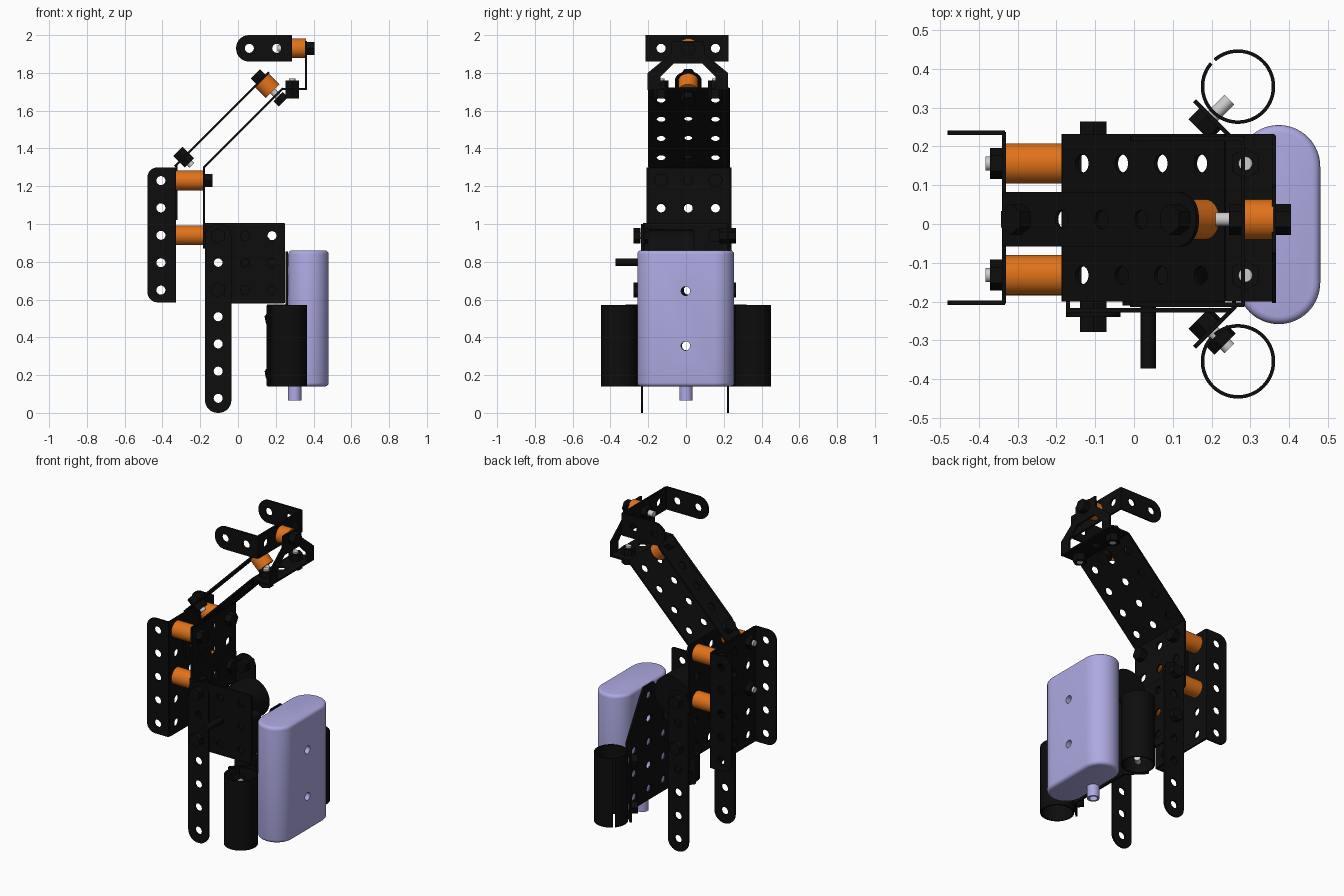
import bpy, bmesh, math
from mathutils import Vector, Matrix

if "Cube" in bpy.data.objects:
    bpy.data.objects.remove(bpy.data.objects["Cube"])

def mat(name, c):
    m = bpy.data.materials.new(name)
    m.diffuse_color = (*c, 1)
    m.use_nodes = True
    m.node_tree.nodes["Principled BSDF"].inputs["Base Color"].default_value = m.diffuse_color
    return m

BLACK = mat("black", (.004, .004, .004))
ORANGE = mat("orange", (.75, .17, .01))
LILAC = mat("lilac", (.42, .40, .76))
P, R, T, C = .144, .024, .011, .012      # hole pitch, hole radius, sheet thickness, middle y
COLS = (C - P, C, C + P)
X, Y, Z = Vector((1, 0, 0)), Vector((0, 1, 0)), Vector((0, 0, 1))
D = (X + Z).normalized()                 # 45 degree slope
N = (X - Z).normalized()                 # its normal

def arc(cx, cy, r, a0, a1, n):
    return [(cx + r * math.cos(math.radians(a0 + (a1 - a0) * i / n)),
             cy + r * math.sin(math.radians(a0 + (a1 - a0) * i / n))) for i in range(n + 1)]

def rrect(u0, u1, v0, v1, r=(.008,) * 4):
    """Rounded rectangle; radii run from lower left, counter-clockwise."""
    cs = [(u0 + r[0], v0 + r[0], 180), (u1 - r[1], v0 + r[1], 270),
          (u1 - r[2], v1 - r[2], 0), (u0 + r[3], v1 - r[3], 90)]
    return [p for (x, y, a), q in zip(cs, r) for p in arc(x, y, q, a, a + 90, 8)]

def smooth(ob):
    bpy.ops.object.select_all(action='DESELECT')
    ob.select_set(True)
    bpy.context.view_layer.objects.active = ob
    bpy.ops.object.shade_smooth_by_angle(angle=math.radians(30))

def plate(name, outline, holes=(), origin=(0, 0, 0), u=X, v=Y, t=T, m=BLACK):
    """Flat sheet in the u, v plane with round holes."""
    cu = bpy.data.curves.new(name, 'CURVE')
    cu.dimensions, cu.fill_mode, cu.extrude = '2D', 'BOTH', t / 2
    for loop in [outline] + [arc(a, b, R, 0, 337.5, 15) for a, b in holes]:
        s = cu.splines.new('POLY')
        s.points.add(len(loop) - 1)
        for p, q in zip(s.points, loop):
            p.co = (q[0], q[1], 0, 1)
        s.use_cyclic_u = True
    ob = bpy.data.objects.new(name, cu)
    bpy.context.collection.objects.link(ob)
    ob.matrix_world = Matrix((u, v, u.cross(v))).transposed().to_4x4()
    ob.matrix_world.translation = Vector(origin)
    bpy.ops.object.select_all(action='DESELECT')
    ob.select_set(True)
    bpy.context.view_layer.objects.active = ob
    bpy.ops.object.convert(target='MESH')
    ob = bpy.context.view_layer.objects.active
    ob.data.materials.clear()
    ob.data.materials.append(m)
    smooth(ob)
    return ob

def rod(name, a, b, r, m=None, n=32):
    """Cylinder or hexagon from point a to point b."""
    a, b = Vector(a), Vector(b)
    bm = bmesh.new()
    bmesh.ops.create_cone(bm, cap_ends=True, segments=n, radius1=r, radius2=r, depth=(b - a).length)
    me = bpy.data.meshes.new(name)
    bm.to_mesh(me)
    bm.free()
    ob = bpy.data.objects.new(name, me)
    bpy.context.collection.objects.link(ob)
    ob.matrix_world = Matrix.Translation((a + b) / 2) @ Z.rotation_difference(b - a).to_matrix().to_4x4()
    if m:
        me.materials.append(m)
    smooth(ob)
    return ob

def bolt(p, d, shank, *nuts):
    """Grey shank along d through p, with hex nuts over the given ranges."""
    p = Vector(p)
    rod("bolt_shank", p + d * shank[0], p + d * shank[1], .018, None, 16)
    for a, b in nuts:
        rod("nut", p + d * a, p + d * b, .04, BLACK, 6)

def spacer(p, d, length):
    rod("spacer", p, Vector(p) + d * length, .052, ORANGE)

# Legs, side plate and rear web of the body
cap = (.068,) * 4
leg_holes = [(-.105, .077 + P * k) for k in range(7)]
plate("leg_front", rrect(-.175, -.035, 0, 1, cap), leg_holes, (0, -.234, 0), X, Z)
plate("leg_back", rrect(-.175, -.035, 0, 1, cap), leg_holes, (0, .223, 0), X, Z)
rows = (.65, .794, .938)
plate("body_side", rrect(-.175, .25, .58, 1.005), [(x, z) for x in (-.105, .037, .18) for z in rows],
      (0, -.222, 0), X, Z)
plate("body_web", rrect(-.222, .222, .58, 1.005), [(y, z) for y in COLS for z in rows], (-.17, 0, 0), Y, Z)
for z in (.65, .938):
    bolt((-.105, -.24, z), -Y, (-.05, .03), (0, .038), (-.06, -.02))
    bolt((-.105, .228, z), Y, (-.04, .03), (0, .036), (-.05, -.01))

# Motor inside the body with its output shaft
plate("motor_gearbox", rrect(-.03, .235, .6, .86, (.03,) * 4), (), (0, -.16, 0), X, Z, .1)
rod("motor", (.07, -.2, .85), (.07, .04, .85), .12, BLACK)
rod("motor_shaft", (.037, -.373, .797), (.037, -.15, .797), .02, BLACK)

# Tall back plate, sloping plate and top flange
plate("back_plate", rrect(-.2, .232, .87, 1.305), [(y, z) for y in COLS for z in (.94, 1.085, 1.23)],
      (-.181, 0, 0), Y, Z)
plate("slope_plate", rrect(-.2, .232, 0, .592), [(y, .072 + P * k) for y in COLS for k in range(4)],
      (-.181, 0, 1.3), Y, D)
plate("slope_flange", rrect(.235, .366, -.2, .232), [(.29, y) for y in COLS], (0, 0, 1.715))

# Perforated U channel held off by spacers
r = .055
plate("channel_web", rrect(-.205, .237, .585, 1.3), [(y, .65 + P * k) for y in COLS for k in range(5)],
      (-.335, 0, 0), Y, Z)
for y in (-.203, .235):
    plate("channel_side", rrect(-.48, -.332, .585, 1.3, (r, .004, .004, r)),
          [(-.408, .65 + .145 * k) for k in range(5)], (0, y, 0), X, Z)
for y in (COLS[0], COLS[2]):
    for z in (.94, 1.23):
        spacer((-.33, y, z), X, .144)
        bolt((-.335, y, z), X, (-.048, .19), (-.036, 0), (.16, .2))

# Narrow sloping strip above the slope plate
o = Vector((-.335, 0, 1.305))
plate("slope_strip", rrect(C - .07, C + .07, 0, .705, (.01, .01, .065, .065)),
      [(C, .072 + P * k) for k in range(5)], o, Y, D)
plate("strip_foot", rrect(C - .07, C + .07, 1.02, 1.31), [(C, 1.085)], (-.326, 0, 0), Y, Z)
bolt(o + D * .068 + Y * C, N, (-.04, .06), (-.045, -.004), (.004, .042))
p = o + D * .648 + Y * C
spacer(p, N, .085)
bolt(p, N, (-.03, .16), (-.045, -.004), (.125, .165))

# Arched bracket carrying the top fork
arch = [(-.203, 1.71), (-.203, 1.80), (-.08, 1.9), (-.075, 1.97), (.095, 1.97), (.1, 1.9), (.222, 1.80),
        (.222, 1.71), (.155, 1.71), (.155, 1.78), (.085, 1.85), (-.065, 1.85), (-.135, 1.78), (-.135, 1.71)]
plate("arch_bracket", arch, [(C, 1.93)], (.361, 0, 0), Y, Z)
for y in (COLS[0], COLS[2]):
    bolt((.287, y, 1.715), Z, (-.05, .055), (-.05, -.006), (.006, .045))

# Top fork
plate("fork_web", rrect(-.213, .226, 1.86, 2), [(y, 1.93) for y in COLS], (.281, 0, 0), Y, Z)
for y in (-.208, .22):
    plate("fork_side", rrect(-.01, .284, 1.86, 2, (.068, .004, .004, .068)), [(.06, 1.93), (.205, 1.93)],
          (0, y, 0), X, Z)
spacer((.286, C, 1.93), X, .074)
bolt((.36, C, 1.93), X, (-.15, .04), (.004, .045), (-.115, -.08))

# Panel behind the tank with angled wings for the two tubes
panel = [(-.21, .14), (.215, .14), (.215, .575), (.075, .82), (.05, .855), (-.045, .855), (-.07, .82), (-.21, .575)]
plate("tank_panel", panel, [(y, z) for y in (-.142, .002, .146) for z in (.21, .355, .5)]
      + [(.002, .645), (.002, .79)], (.258, 0, 0), Y, Z)
for s in (1, -1):
    u = Vector((-1, s, 0)).normalized()
    d = Vector((1, s, 0)).normalized()
    e = Vector((.262, s * .212, 0))
    plate("panel_wing", rrect(0, .15, .14, .575), [(.085, z) for z in (.21, .355, .5)], e, u, Z)
    ring = arc(0, 0, .096, 139, 491, 56) + arc(0, 0, .087, 491, 139, 56)
    plate("tube", ring, (), (.268, s * .354, .355), X, Y, .43)
    for z in (.21, .5):
        nuts = [(-.045, -.006)] + ([(.018, .05)] if s < 0 else [])
        bolt(e + u * .088 + Z * z, d, (-.03, .065), *nuts)

# Rounded tank with two through holes
bm = bmesh.new()
plan = arc(.373, .148, .107, 0, 180, 28) + arc(.373, -.151, .107, 180, 360, 28)
f = bm.faces.new([bm.verts.new((x, y, .14)) for x, y in plan])
top = bmesh.ops.extrude_face_region(bm, geom=[f])["geom"]
bmesh.ops.translate(bm, vec=(0, 0, .72), verts=[g for g in top if isinstance(g, bmesh.types.BMVert)])
bmesh.ops.recalc_face_normals(bm, faces=bm.faces)
me = bpy.data.meshes.new("tank")
bm.to_mesh(me)
bm.free()
me.materials.append(LILAC)
tank = bpy.data.objects.new("tank", me)
bpy.context.collection.objects.link(tank)
b = tank.modifiers.new("rim", 'BEVEL')
b.width, b.segments, b.limit_method = .02, 4, 'ANGLE'
for z in (.355, .645):
    cut = rod("tank_hole_cutter", (.2, -.002, z), (.55, -.002, z), .024, LILAC)
    k = tank.modifiers.new("hole", 'BOOLEAN')
    k.operation, k.object, k.solver = 'DIFFERENCE', cut, 'EXACT'
    bpy.context.view_layer.objects.active = tank
bpy.ops.object.select_all(action='DESELECT')
tank.select_set(True)
bpy.context.view_layer.objects.active = tank
bpy.ops.object.convert(target='MESH')
smooth(tank)
for ob in [q for q in bpy.data.objects if q.name.startswith("tank_hole_cutter")]:
    bpy.data.objects.remove(ob)

# Hollow nozzle under the tank
plate("tank_nozzle", arc(0, 0, .035, 0, 348.75, 31), [(0, 0)], (.3, 0, .108), X, Y, .086, LILAC)
